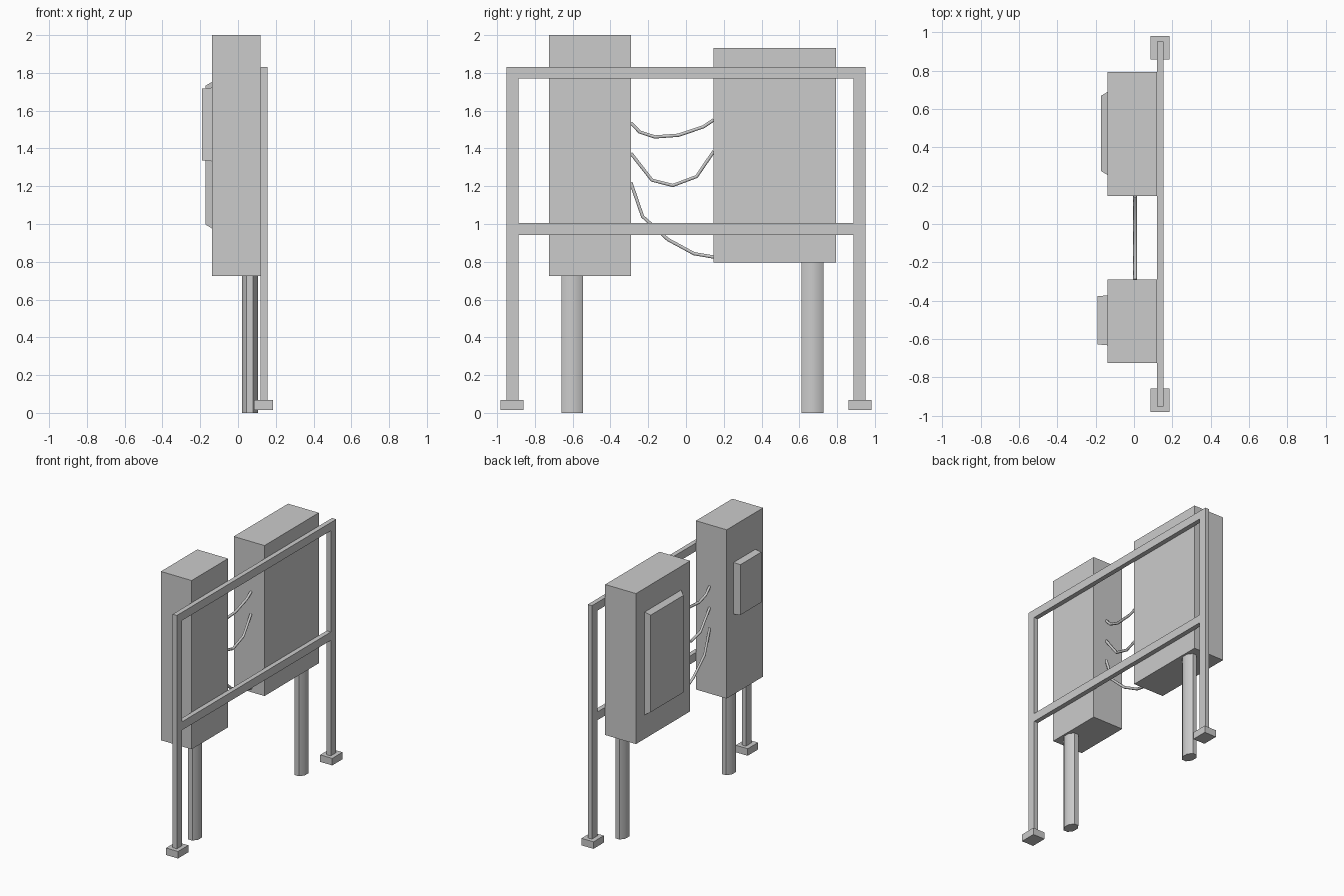
import bpy, bmesh, math
from mathutils import Matrix

if "Cube" in bpy.data.objects:
    bpy.data.objects.remove(bpy.data.objects["Cube"])


def finish(name, bm):
    bmesh.ops.recalc_face_normals(bm, faces=bm.faces)
    me = bpy.data.meshes.new(name)
    bm.to_mesh(me)
    bm.free()
    ob = bpy.data.objects.new(name, me)
    bpy.context.collection.objects.link(ob)
    return ob


def box(name, x, y, z, taper=0.0):
    """Box from ranges; taper insets the -x face."""
    bm = bmesh.new()
    bmesh.ops.create_cube(bm, size=1)
    for v in bm.verts:
        inset = taper if v.co.x < 0 else 0
        v.co = (x[v.co.x > 0],
                y[1] - inset if v.co.y > 0 else y[0] + inset,
                z[1] - inset if v.co.z > 0 else z[0] + inset)
    return finish(name, bm)


def leg(name, y, top):
    bm = bmesh.new()
    bmesh.ops.create_cone(bm, cap_ends=True, segments=8, radius1=1, radius2=1, depth=1,
                          matrix=Matrix.Rotation(math.radians(22.5), 4, 'Z'))
    k = math.cos(math.radians(22.5))
    for v in bm.verts:
        v.co = (0.063 + v.co.x * 0.042 / k, y + v.co.y * 0.058 / k, (v.co.z + 0.5) * top)
    ob = finish(name, bm)
    bpy.context.view_layer.objects.active = ob
    ob.select_set(True)
    bpy.ops.object.shade_smooth_by_angle(angle=math.radians(50))
    ob.select_set(False)


def cable(name, pts):
    cu = bpy.data.curves.new(name, 'CURVE')
    cu.dimensions = '3D'
    cu.bevel_depth = 0.01
    cu.bevel_resolution = 1
    cu.use_fill_caps = True
    sp = cu.splines.new('POLY')
    sp.points.add(len(pts) - 1)
    for p, (y, z) in zip(sp.points, pts):
        p.co = (0.006, y, z, 1)
    bpy.context.collection.objects.link(bpy.data.objects.new(name, cu))


# Cabinets with tapered door panels on the -x side
box("narrow_cabinet", (-0.137, 0.12), (-0.725, -0.29), (0.725, 2.0))
box("wide_cabinet", (-0.137, 0.12), (0.145, 0.793), (0.795, 1.932))
box("narrow_panel", (-0.19, -0.137), (-0.633, -0.372), (1.332, 1.722), 0.005)
box("wide_panel", (-0.173, -0.137), (0.255, 0.69), (0.976, 1.753), 0.022)

# Support legs
leg("narrow_cabinet_leg", -0.602, 0.725)
leg("wide_cabinet_leg", 0.67, 0.795)

# Rear frame: grid of cells with the openings left out, then extruded
bm = bmesh.new()
ys = [-0.951, -0.887, 0.887, 0.951]
zs = [0.069, 0.942, 1.005, 1.77, 1.832]
grid = [[bm.verts.new((0.12, y, z)) for z in zs] for y in ys]
for i in range(3):
    for j in range(4):
        if i == 1 and j in (0, 2):
            continue
        bm.faces.new((grid[i][j], grid[i + 1][j], grid[i + 1][j + 1], grid[i][j + 1]))
ext = bmesh.ops.extrude_face_region(bm, geom=bm.faces[:], use_keep_orig=True)
for v in ext["geom"]:
    if isinstance(v, bmesh.types.BMVert):
        v.co.x = 0.155
finish("rear_frame", bm)

# Frame feet
for side, label in ((-1, "left"), (1, "right")):
    box(f"{label}_foot", (0.086, 0.186), sorted((side * 0.859, side * 0.982)), (0.016, 0.069))

# Cables sagging between the cabinets
cable("upper_cable", [(-0.292, 1.535), (-0.245, 1.487), (-0.165, 1.461), (-0.04, 1.47),
                      (0.093, 1.515), (0.147, 1.552)])
cable("middle_cable", [(-0.292, 1.375), (-0.18, 1.232), (-0.07, 1.204), (0.056, 1.251),
                       (0.147, 1.385)])
cable("lower_cable", [(-0.292, 1.22), (-0.23, 1.04), (-0.096, 0.918), (0.042, 0.843),
                      (0.147, 0.825)])
